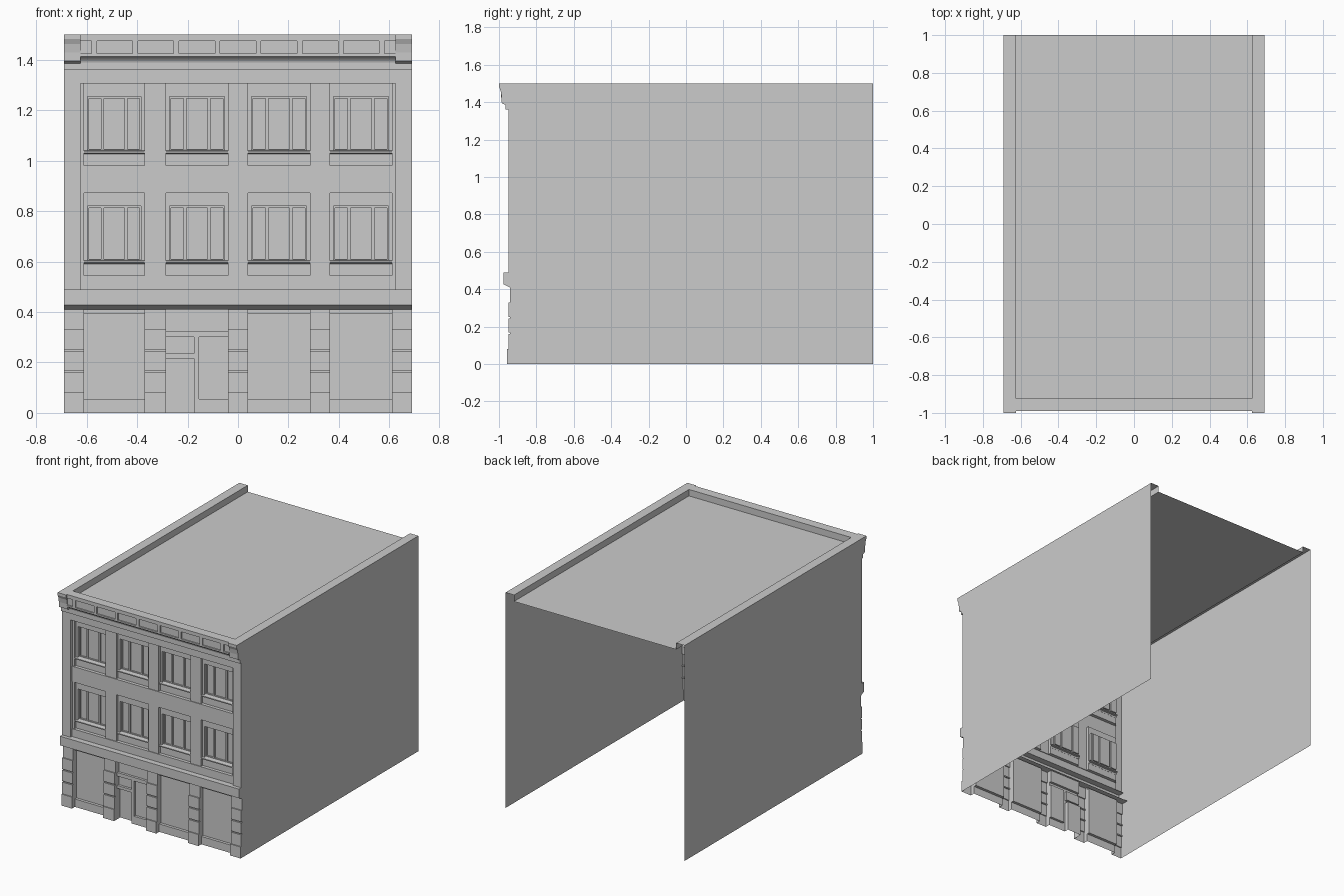
import bpy, bmesh

if "Cube" in bpy.data.objects:
    bpy.data.objects.remove(bpy.data.objects["Cube"])

W, IN = 0.69, 0.625            # half width, half width inside the end piers
BAYS = [(-0.61, -0.37), (-0.285, -0.04), (0.04, 0.285), (0.365, 0.61)]
PIERS = [(-W, -0.61), (-0.37, -0.285), (-0.04, 0.04), (0.285, 0.365), (0.61, W)]
GROOVES = [0.165, 0.248, 0.33]


def make(name, faces, tidy=False):
    """Mesh object from a list of faces given as corner points."""
    bm = bmesh.new()
    for f in faces:
        bm.faces.new([bm.verts.new(p) for p in f])
    bmesh.ops.remove_doubles(bm, verts=bm.verts, dist=1e-5)
    if tidy:
        bmesh.ops.dissolve_limit(bm, angle_limit=0.01, verts=bm.verts, edges=bm.edges)
    me = bpy.data.meshes.new(name)
    bm.to_mesh(me)
    bm.free()
    ob = bpy.data.objects.new(name, me)
    bpy.context.collection.objects.link(ob)
    return ob


def relief(name, rects):
    """Stepped facade skin: later (x0, x1, z0, z1, y) rectangles override earlier ones."""
    xs = sorted({round(v, 4) for r in rects for v in r[:2]})
    zs = sorted({round(v, 4) for r in rects for v in r[2:4]})

    def depth(i, k):
        x, z = (xs[i] + xs[i + 1]) / 2, (zs[k] + zs[k + 1]) / 2
        return next(r[4] for r in reversed(rects) if r[0] < x < r[1] and r[2] < z < r[3])

    nx, nz = len(xs) - 1, len(zs) - 1
    d = [[depth(i, k) for k in range(nz)] for i in range(nx)]
    faces = []
    for i in range(nx):
        for k in range(nz):
            a, x0, x1, z0, z1 = d[i][k], xs[i], xs[i + 1], zs[k], zs[k + 1]
            faces.append([(x0, a, z0), (x1, a, z0), (x1, a, z1), (x0, a, z1)])
            if i + 1 < nx and d[i + 1][k] != a:
                b = d[i + 1][k]
                faces.append([(x1, a, z0), (x1, b, z0), (x1, b, z1), (x1, a, z1)])
            if k + 1 < nz and d[i][k + 1] != a:
                b = d[i][k + 1]
                faces.append([(x0, a, z1), (x1, a, z1), (x1, b, z1), (x0, b, z1)])
    return make(name, faces, True)


def sweep(name, prof, x0, x1, caps=False):
    """Run a (y, z) profile from x0 to x1."""
    faces = [[(x0, *p), (x1, *p), (x1, *q), (x0, *q)] for p, q in zip(prof, prof[1:])]
    if caps:
        faces += [[(x0, *p) for p in prof], [(x1, *p) for p in reversed(prof)]]
    return make(name, faces)


# Ground storey: piers with grooves and plinths, shop windows, entrance
g = [(-W, W, 0, 0.41, -0.925)]
for x0, x1 in PIERS:
    g += [(x0, x1, 0, 0.33, -0.95), (x0, x1, 0.33, 0.41, -0.942)]
    g += [(x0, x1, z - 0.004, z + 0.004, -0.942) for z in GROOVES[:2]]
    g += [(x0, x1, 0, 0.08, -0.957)]
for n, (x0, x1) in enumerate(BAYS):
    if n != 1:
        g += [(x0, x1, 0, 0.055, -0.925), (x0, x1, 0.055, 0.395, -0.905)]
g += [(-0.285, -0.04, 0, 0.41, -0.922),
      (-0.285, -0.04, 0.325, 0.41, -0.905),
      (-0.285, -0.175, 0.235, 0.30, -0.905),
      (-0.155, -0.04, 0.055, 0.30, -0.905),
      (-0.285, -0.175, 0, 0.215, -0.89)]
relief("ground_storey", g)

# Belt course above the shops
belt = [(-0.89, 0.41), (-0.942, 0.41), (-0.975, 0.427), (-0.975, 0.49), (-0.93, 0.49)]
sweep("belt_course", belt, -W, W)

# Upper storeys: end piers, spandrel bands, window bays with three panes
u = [(-W, W, 0.49, 1.36, -0.95), (-IN, IN, 0.49, 1.305, -0.935)]
for z in (0.545, 0.98):
    u.append((-IN, IN, z, z + 0.327, -0.93))
    for x0, x1 in BAYS:
        top = z + 0.28
        a, b = x0 + 0.014, x1 - 0.014
        u.append((x0, x1, z, z + 0.327, -0.912))
        u.append((a, b, z + 0.058, top - 0.005, -0.895))
        w = b - a
        for s, e in ((0, 0.28), (0.28, 0.72), (0.72, 1)):
            u.append((a + s * w + 0.006, a + e * w - 0.006, z + 0.066, top - 0.013, -0.885))
relief("upper_storeys", u)

# Projecting window sills
for z in (0.545, 0.98):
    for x0, x1 in BAYS:
        sill = [(-0.91, z + 0.045), (-0.927, z + 0.051), (-0.927, z + 0.058), (-0.893, z + 0.062)]
        sweep("window_sill", sill, x0, x1, True)

# Cornice: lower moulding, panelled frieze, end blocks
sweep("cornice_moulding", [(-0.95, 1.36), (-0.965, 1.36), (-0.965, 1.39), (-0.968, 1.398),
                           (-0.975, 1.406), (-0.99, 1.414)], -IN, IN)
frieze = [(-IN, IN, 1.414, 1.5, -0.99)]
for n in range(-4, 5):
    c = n * 0.163
    frieze.append((max(c - 0.071, -IN), min(c + 0.071, IN), 1.425, 1.475, -0.981))
relief("cornice_frieze", frieze)
block = [(-0.965, 1.385), (-0.985, 1.395), (-0.986, 1.43), (-0.991, 1.462),
         (-1.0, 1.482), (-1.0, 1.5), (-0.965, 1.5)]
for x0, x1 in ((-W, -IN), (IN, W)):
    sweep("cornice_foot", [(-0.95, 1.36), (-0.965, 1.36), (-0.965, 1.385)], x0, x1)
    sweep("cornice_end_block", block, x0, x1, True)

# Side walls, their front edge following the facade profile
edge = [(-0.957, 0), (-0.957, 0.08), (-0.95, 0.08)]
for z in GROOVES[:2]:
    edge += [(-0.95, z - 0.004), (-0.942, z - 0.004), (-0.942, z + 0.004), (-0.95, z + 0.004)]
edge += [(-0.95, 0.33), (-0.942, 0.33)] + belt[1:4] + [(-0.95, 0.49), (-0.95, 1.36), (-0.965, 1.36)]
edge += block[:-1] + [(1, 1.5), (1, 0)]
make("side_wall_left", [[(-W, *p) for p in edge]])
make("side_wall_right", [[(W, *p) for p in reversed(edge)]])

# Roof deck and parapet
R = 1.455
sweep("roof_deck", [(-0.925, 1.5), (-0.925, R), (1, R)], -IN, IN)
sweep("parapet_front_top", [(-0.99, 1.5), (-0.925, 1.5)], -W, W)
for s, side in ((-1, "left"), (1, "right")):
    quads = [[(s * IN, -0.925, 1.5), (s * W, -0.925, 1.5), (s * W, 1, 1.5), (s * IN, 1, 1.5)],
             [(s * IN, -0.925, R), (s * IN, -0.925, 1.5), (s * IN, 1, 1.5), (s * IN, 1, R)]]
    make("parapet_" + side, [q[::s] for q in quads])
